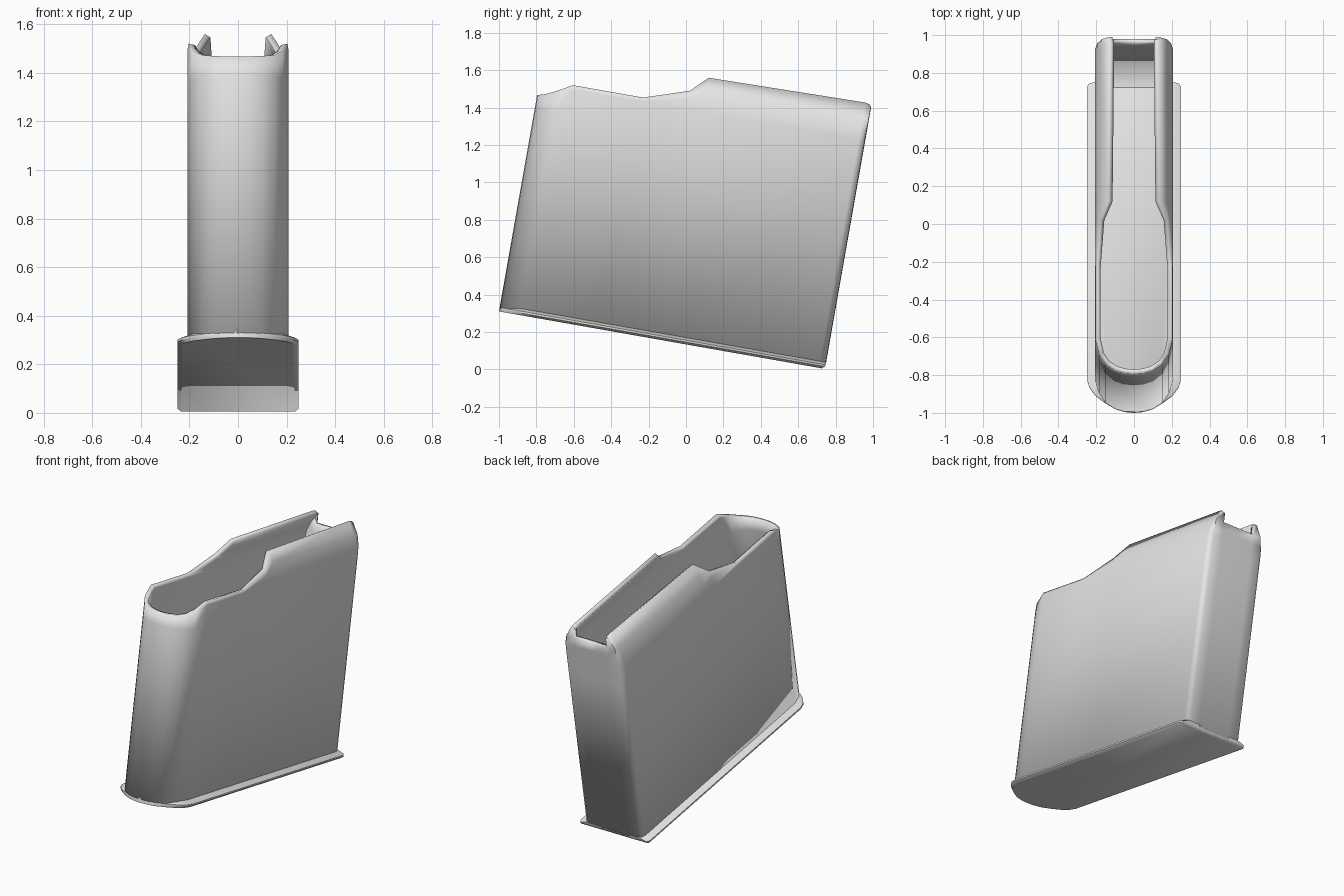
import bpy, bmesh, math

if "Cube" in bpy.data.objects:
    bpy.data.objects.remove(bpy.data.objects["Cube"])

TILT = math.radians(10)
C, S = math.cos(TILT), math.sin(TILT)

grey = bpy.data.materials.new("light_grey")
grey.diffuse_color = (0.8, 0.8, 0.8, 1)
grey.use_nodes = True
grey.node_tree.nodes["Principled BSDF"].inputs["Base Color"].default_value = grey.diffuse_color


def place(x, u, v):
    """Tilted frame: u runs front to back along the base, v runs up the body."""
    return (x, -1 + u * C + v * S, 0.31 - u * S + v * C)


def loft(name, columns, levels, cap):
    """Skin a closed set of columns; columns[i](v) gives a point at height v."""
    bm = bmesh.new()
    cache = {}

    def vert(p):
        key = tuple(round(c, 5) for c in p)
        if key not in cache:
            cache[key] = bm.verts.new(place(*p))
        return cache[key]

    grid = [[vert(col(v)) for v in levels] for col in columns]
    n = len(grid)
    for i in range(n):
        a, b = grid[i], grid[(i + 1) % n]
        if a[0] is b[0]:
            continue
        for k in range(len(levels) - 1):
            f = list(dict.fromkeys((a[k], b[k], b[k + 1], a[k + 1])))
            if len(f) > 2 and not bm.faces.get(f):
                bm.faces.new(f)
    if cap:
        for k in (0, -1):
            bm.faces.new([g[k] for g in grid])
    bmesh.ops.recalc_face_normals(bm, faces=bm.faces)
    me = bpy.data.meshes.new(name)
    bm.to_mesh(me)
    bm.free()
    me.materials.append(grey)
    ob = bpy.data.objects.new(name, me)
    bpy.context.collection.objects.link(ob)
    bpy.context.view_layer.objects.active = ob
    ob.select_set(True)
    bpy.ops.object.shade_smooth_by_angle(angle=math.radians(40))
    ob.select_set(False)
    return ob


def ring(half):
    """Mirror a half outline (x first) into a full loop."""
    return half + [(-p[0], *p[1:]) for p in reversed(half) if p[0] > 0]


def interp(table, t):
    for (a, fa), (b, fb) in zip(table, table[1:]):
        if t <= b:
            return fa + (fb - fa) * max(0, t - a) / (b - a)
    return table[-1][1]


# Hollow body: rounded front, feed lips bending inward, notch in the back wall
LIP = [(1.24, 0.207), (1.30, 0.196), (1.36, 0.175), (1.44, 0.128)]
body_half = [  # x, u, height of the rim
    (0, 0, 1.175), (0.05, 0.004, 1.176), (0.10, 0.018, 1.18), (0.15, 0.05, 1.19),
    (0.185, 0.10, 1.215), (0.207, 0.18, 1.26), (0.207, 0.56, 1.26),
    (0.207, 0.80, 1.339), (0.207, 0.887, 1.425), (0.207, 1.735, 1.44),
    (0.198, 1.757, 1.435), (0.18, 1.768, 1.425), (0.115, 1.77, 1.42),
    (0.115, 1.77, 1.36), (0, 1.77, 1.36)]


def body_column(p):
    x, u, top = p

    def at(v):
        v = min(v, top)
        lim = interp(LIP, v)
        return (max(-lim, min(lim, x)), u, v)
    return at


body = loft("magazine_body", [body_column(p) for p in ring(body_half)],
            [0.02, 1.1, 1.24, 1.30, 1.36, 1.5], False)
wall = body.modifiers.new("wall", "SOLIDIFY")
wall.thickness = 0.027
wall.offset = -1

# Floor plate with side rails, bevelled under and over
plate_half = [(0, 0), (0.05, 0.004), (0.10, 0.018), (0.16, 0.055), (0.205, 0.09),
              (0.237, 0.135), (0.25, 0.18), (0.25, 1.75), (0.235, 1.77), (0, 1.77)]
RAIL = [(0, 0.235), (0.012, 0.25), (0.022, 0.25), (0.036, 0.209)]
BACK = [(0, 1.752), (0.015, 1.77)]


def plate_column(p):
    def at(v):
        return (p[0] * interp(RAIL, v) / 0.25, min(p[1], interp(BACK, v)), v)
    return at


loft("floor_plate", [plate_column(p) for p in ring(plate_half)],
     [0, 0.012, 0.022, 0.036], True)
